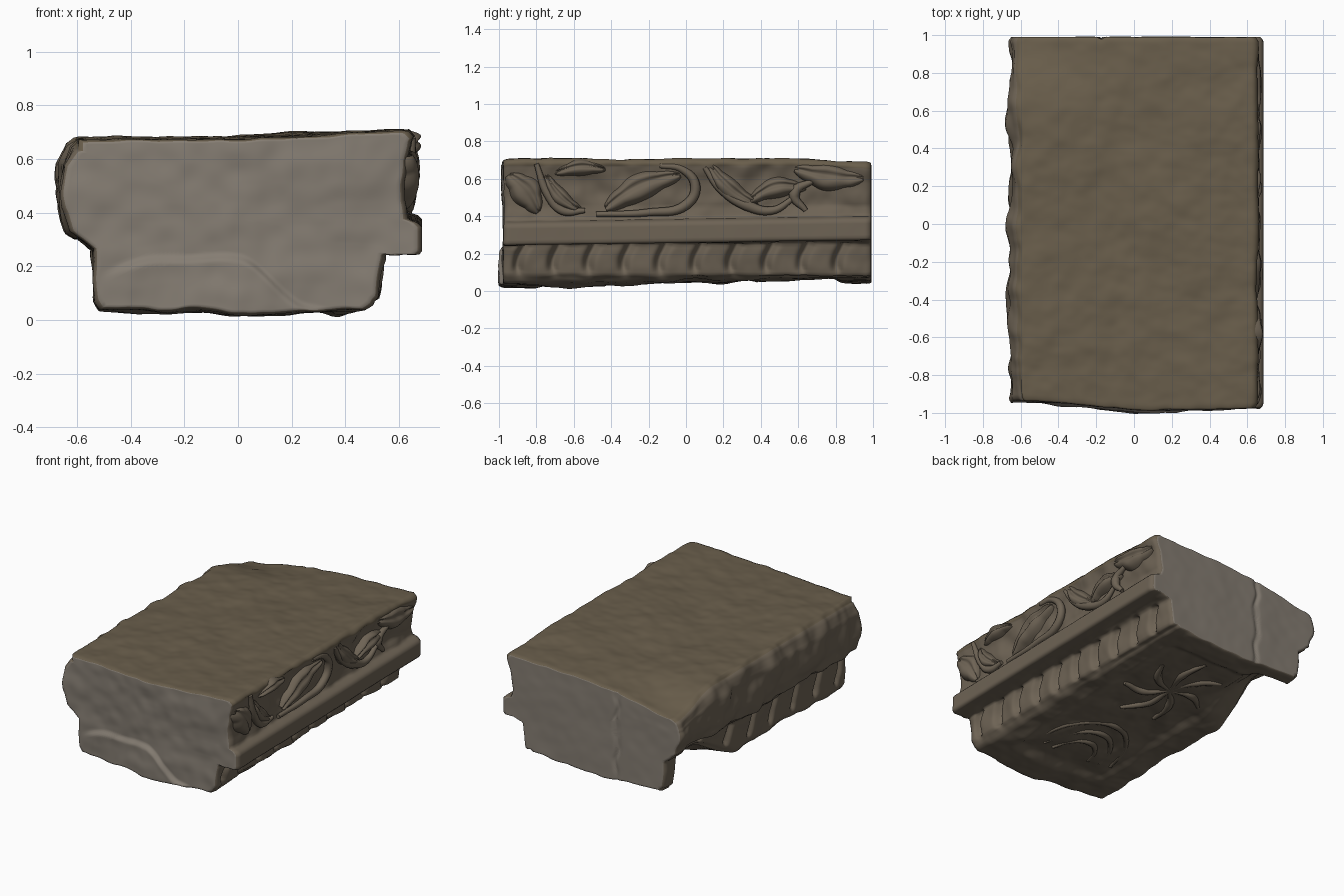
import bpy, bmesh, math
from mathutils import Vector, noise
from math import exp, sin, cos, pi

if "Cube" in bpy.data.objects:
    bpy.data.objects.remove(bpy.data.objects["Cube"])


def material(name, rgb):
    m = bpy.data.materials.new(name)
    m.diffuse_color = (*rgb, 1)
    m.use_nodes = True
    m.node_tree.nodes["Principled BSDF"].inputs["Base Color"].default_value = m.diffuse_color
    return m


STONE = material("carved stone", (0.155, 0.125, 0.09))
PALE = material("pale broken stone", (0.235, 0.205, 0.17))
WARM = material("weathered top", (0.14, 0.11, 0.07))
FRONT, BACK = -0.98, 0.99


def nz(x, y, z, f):
    return noise.noise(Vector((x * f + 3.1, y * f + 7.7, z * f + 1.3)))


def step(a, b, t):
    t = min(1, max(0, (t - a) / (b - a)))
    return t * t * (3 - 2 * t)


def finish(name, bm, mats):
    bmesh.ops.recalc_face_normals(bm, faces=bm.faces)
    for f in bm.faces:
        f.smooth = True
    me = bpy.data.meshes.new(name)
    bm.to_mesh(me)
    bm.free()
    for m in mats:
        me.materials.append(m)
    ob = bpy.data.objects.new(name, me)
    bpy.context.collection.objects.link(ob)
    return ob


# Block cross-section (x, z), counter-clockwise seen from the front
PROFILE = [(-0.515, 0.04), (-0.2, 0.035), (0.05, 0.03), (0.3, 0.035), (0.47, 0.05), (0.52, 0.085),
           (0.54, 0.245), (0.55, 0.252), (0.675, 0.252), (0.685, 0.265), (0.685, 0.355), (0.67, 0.37),
           (0.63, 0.385), (0.615, 0.45), (0.63, 0.6), (0.655, 0.685), (0.635, 0.705), (0.3, 0.695),
           (-0.1, 0.675), (-0.595, 0.675), (-0.63, 0.65), (-0.66, 0.58), (-0.655, 0.42),
           (-0.63, 0.33), (-0.54, 0.265), (-0.53, 0.07)]


def resample(pts, gap):
    out = []
    for i, a in enumerate(pts):
        a, b = Vector(a), Vector(pts[(i + 1) % len(pts)])
        n = max(1, round((b - a).length / gap))
        out += [a.lerp(b, k / n) for k in range(n)]
    return out


def under(x, y):
    """Sag of the front of the underside and its sunk carved panel."""
    panel = (1 - step(0.3, 0.38, abs(x))) * step(-0.8, -0.7, y) * (1 - step(0.76, 0.84, y))
    sag = 0.026 * exp(-((y + 0.6) / 0.3) ** 2) * (1 - step(0.3, 0.55, abs(x)))
    return sag - 0.018 * step(-0.1, 0.8, y) - 0.028 * panel


def carve(x, y, z):
    """Outward offset of the block surface at a point."""
    d = 0.013 * nz(x, y, z, 3) + 0.008 * nz(x, y, z, 8) + 0.003 * nz(x, y, z, 18)
    inner = 1 - step(0.9, 0.97, abs(y))
    if x > 0.6 and 0.25 < z < 0.38:                         # smooth fillet band
        return 0.15 * d
    if x > 0.5 and 0.06 < z < 0.25:                         # slanted leaf tongues
        t = ((y - 0.9 * (z - 0.25) - 4 * (z - 0.25) ** 2) / 0.19) % 1
        cut = exp(-((t - 0.5) / 0.13) ** 2)
        return d + inner * step(0.06, 0.13, z) * (0.008 - 0.045 * cut) - 0.02 * max(0, nz(0, y, 0, 5))
    if x < -0.5 and 0.08 < z < 0.25:                        # upright tongues on the left
        t = ((y + 0.3 * z) / 0.24) % 1
        return d - 0.03 * inner * step(0.08, 0.12, z) * exp(-((t - 0.5) / 0.08) ** 2)
    if x < -0.6:                                            # worn left frieze
        return d + 0.03 * nz(0, y, z, 4.5) + 0.016 * nz(0, y, z, 9)
    if x > 0.6 and z < 0.68:
        return d + 0.014 * nz(x, y, z, 9)
    if z < 0.1:                                             # underside
        return d + 0.01 * nz(x, y, z, 7) + under(x, y)
    return d


def chip(x, y, z):
    """Large losses: worn back top edge, broken lower left edge, climbing fillet."""
    worn = step(0.6, 0.98, y) * step(0.4, 0.7, z)
    top = z - worn * (0.015 + 0.09 * (1 - step(-0.65, 0.0, x)))
    broken = step(0.2, 0.65, y) * (1 - step(0.82, 0.9, y)) * (1 - step(-0.52, -0.2, x))
    low = 0.17 * broken * (1 - step(0.04, 0.4, z))
    climb = step(0.52, 0.6, x) * step(0.16, 0.25, z) * (1 - step(0.37, 0.5, z))
    return x + 0.25 * low, y, top + low + 0.015 * (y + 0.4) * climb


def end_shift(x, z, side):
    """Relief of the two broken ends, along y."""
    d = 0.012 * nz(x, side, z, 4) + 0.005 * nz(x, side, z, 13)
    if side < 0:
        d += 0.04 * (1 - step(-0.5, 0.1, x))
        arch = 0.24 - 0.5 * (x + 0.15) ** 2 - 0.1 * step(0, 0.25, x) + 0.02 * nz(x, 0, 0, 6)
        ledge = (1 - step(arch - 0.02, arch + 0.015, z)) * step(-0.52, -0.4, x) * (1 - step(0.3, 0.42, x))
        return d - 0.022 * ledge
    crack = x + 0.17 + 0.03 * nz(0, 0, z, 9)
    return 0.3 * d - 0.012 * exp(-(crack / 0.014) ** 2)


# Main block: rings along y, with concentric rings closing both ends
ring = resample(PROFILE, 0.0155)
N = len(ring)
CENTRE = Vector((0, 0.38))
normals = []
for i in range(N):
    t = ring[(i + 2) % N] - ring[i - 2]
    normals.append(Vector((t.y, -t.x)).normalized())
M, RINGS = 200, 36
stations = [(FRONT, k / RINGS * 0.975) for k in range(1, RINGS)]
for j in range(M + 1):
    y = FRONT + (BACK - FRONT) * j / M
    edge = min(y - FRONT, BACK - y)
    stations.append((y, 1 - 0.025 * max(0, 1 - edge / 0.03) ** 2))
stations += [(BACK, k / RINGS * 0.975) for k in range(RINGS - 1, 0, -1)]

bm = bmesh.new()
rows = []
for y0, s in stations:
    row = []
    for p, n in zip(ring, normals):
        q = p + n * carve(p.x, y0, p.y)
        q = CENTRE + (q - CENTRE) * s
        side = -1 if y0 < 0 else 1
        y = y0 + end_shift(q.x, q.y, side) * step(0.55, 0.97, abs(y0))
        row.append(bm.verts.new(chip(q.x, y, q.y)))
    rows.append(row)
for j in range(len(rows) - 1):
    for i in range(N):
        k = (i + 1) % N
        f = bm.faces.new((rows[j][i], rows[j][k], rows[j + 1][k], rows[j + 1][i]))
        if stations[j][1] < 0.974 or stations[j + 1][1] < 0.974:
            f.material_index = 1
        elif ring[i].y > 0.66:
            f.material_index = 2
for r in (rows[0], rows[-1]):
    bm.faces.new(r).material_index = 1
finish("stone_block", bm, (STONE, PALE, WARM))


# Carved ornament is laid out in 2D and placed on one face
PLACE = {"right": lambda u, v, h: (0.613 + h + 0.08 * max(0, v - 0.48), u, v),
         "bottom": lambda u, v, h: chip(u, v, 0.036 - under(u, v) - h)}


def leaf(name, face, a, b, width, bend=0.0, height=0.055, lobes=2):
    a, b = Vector(a), Vector(b)
    side = Vector((-(b - a).y, (b - a).x)).normalized()
    bm = bmesh.new()
    nu, nv = 28, 16
    grid = []
    for i in range(nu + 1):
        t = i / nu
        w = width * sin(pi * min(1, 0.03 + 0.95 * t)) ** 0.6 * (0.85 + 0.15 * abs(cos(lobes * pi * t)))
        mid = a.lerp(b, t) + side * bend * sin(pi * t)
        row = []
        for j in range(nv + 1):
            v = 2 * j / nv - 1
            q = mid + side * v * w
            h = height * (1 - v ** 4) * sin(pi * (0.06 + 0.88 * t)) ** 0.5
            h -= 0.35 * height * exp(-((v - 0.2) / 0.22) ** 2)
            h += 0.012 * nz(q.x, q.y, 0, 12)
            row.append(bm.verts.new(PLACE[face](q.x, q.y, h - 0.015 * abs(v) ** 6)))
        grid.append(row)
    for i in range(nu):
        for j in range(nv):
            bm.faces.new((grid[i][j], grid[i + 1][j], grid[i + 1][j + 1], grid[i][j + 1]))
    finish(name, bm, (STONE,))


def stem(name, face, pts, r, h=0.022):
    cu = bpy.data.curves.new(name, "CURVE")
    cu.dimensions, cu.bevel_depth, cu.bevel_resolution, cu.resolution_u = "3D", r, 2, 8
    cu.use_fill_caps = True
    sp = cu.splines.new("BEZIER")
    sp.bezier_points.add(len(pts) - 1)
    for i, (bp, p) in enumerate(zip(sp.bezier_points, pts)):
        bp.co = PLACE[face](p[0], p[1], h)
        bp.handle_left_type = bp.handle_right_type = "AUTO"
        bp.radius = 1 - 0.55 * abs(2 * i / (len(pts) - 1) - 1)
    cu.materials.append(STONE)
    bpy.context.collection.objects.link(bpy.data.objects.new(name, cu))


# Scrolling leaves of the right frieze
for a, b, w, bend in [((-0.95, 0.62), (-0.79, 0.42), 0.09, 0.02), ((-0.7, 0.63), (-0.43, 0.65), 0.05, 0.02),
                      ((-0.75, 0.62), (-0.56, 0.43), 0.05, -0.03), ((-0.43, 0.44), (-0.03, 0.62), 0.08, 0.03),
                      ((0.12, 0.68), (0.38, 0.46), 0.06, -0.03), ((0.34, 0.48), (0.64, 0.55), 0.06, 0.04),
                      ((0.58, 0.65), (0.95, 0.6), 0.08, -0.02)]:
    leaf("frieze_leaf", "right", a, b, w, bend)
for pts in [[(-0.8, 0.68), (-0.74, 0.52), (-0.66, 0.43), (-0.54, 0.43)],
            [(-0.48, 0.41), (-0.2, 0.42), (0.0, 0.46), (0.05, 0.56), (-0.02, 0.65), (-0.14, 0.67)],
            [(0.1, 0.66), (0.18, 0.55), (0.32, 0.46), (0.46, 0.43), (0.58, 0.5)],
            [(0.64, 0.43), (0.58, 0.52), (0.68, 0.59)]]:
    stem("frieze_scroll", "right", pts, 0.03)

# Low ribs and branching leaves on the underside
for k in range(3):
    r = 0.14 + 0.08 * k
    stem("underside_arc", "bottom", [(r * cos(t), -0.65 + 1.5 * r * sin(t))
                                     for t in (0.1, 0.8, 1.57, 2.3, 3.0)], 0.022, 0.0)
for k in range(7):
    t = 2 * pi * k / 7 + 0.3
    stem("underside_branch", "bottom", [(0.0, 0.35), (0.15 * cos(t), 0.35 + 0.2 * sin(t)),
                                        (0.29 * cos(t + 0.3), 0.35 + 0.38 * sin(t + 0.3))], 0.028, 0.0)
